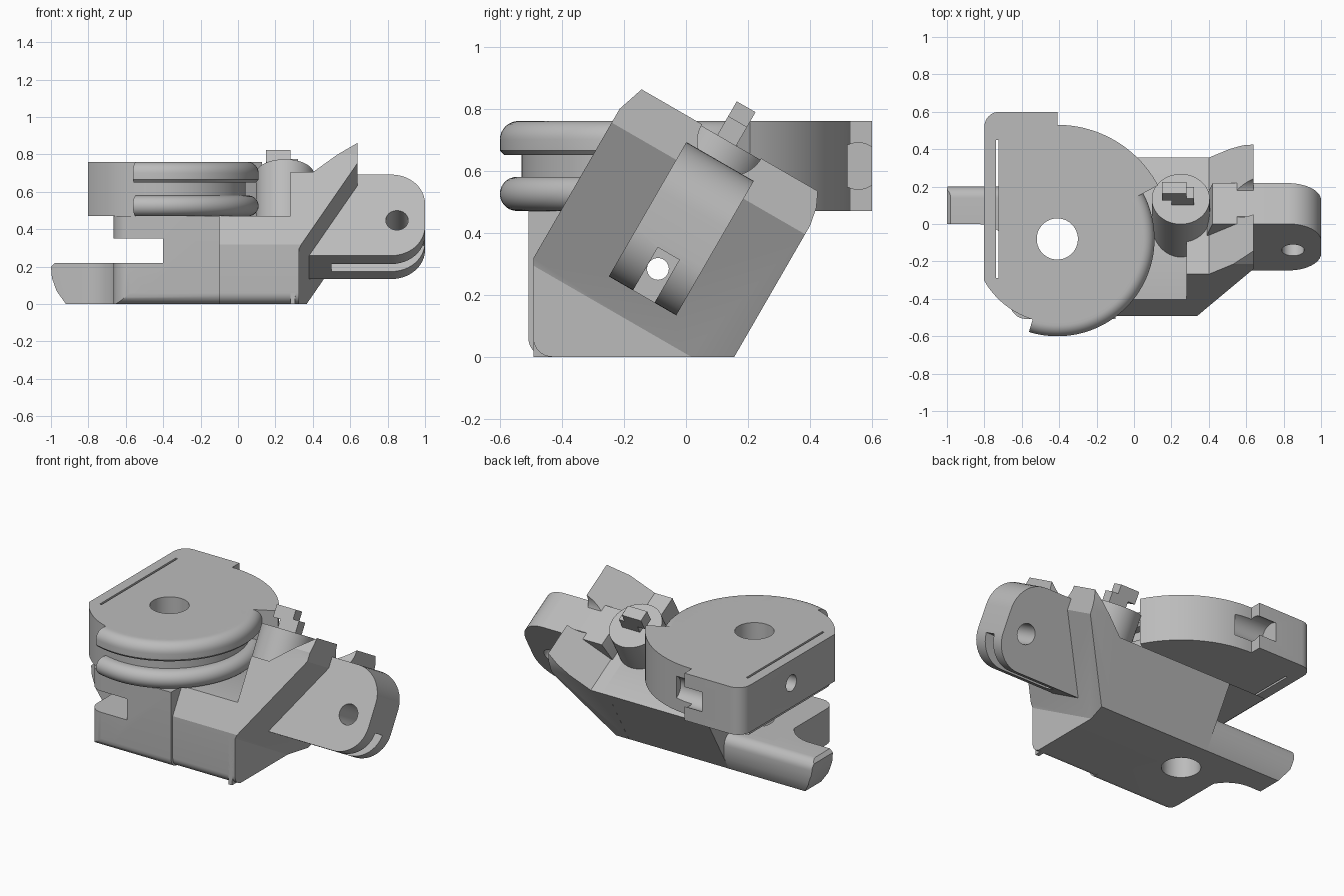
import bpy, bmesh
from math import radians, cos, sin
from mathutils import Matrix

cube = bpy.data.objects.get("Cube")
if cube:
    bpy.data.objects.remove(cube, do_unlink=True)

grey = bpy.data.materials.new("plain grey")
grey.use_nodes = True
grey.diffuse_color = (0.5, 0.5, 0.5, 1)
grey.node_tree.nodes["Principled BSDF"].inputs["Base Color"].default_value = (0.5, 0.5, 0.5, 1)

TILT = Matrix.Rotation(radians(-30), 4, 'X')
CX, CY = -0.41, -0.08    # disc axis
FRONT = -0.508           # front wall of the left base
SHOULDER = -0.492        # front wall of the right base


def finish(bm, name, tilt=False):
    bmesh.ops.recalc_face_normals(bm, faces=bm.faces)
    if tilt:
        bm.transform(TILT)
    me = bpy.data.meshes.new(name)
    bm.to_mesh(me)
    bm.free()
    me.materials.append(grey)
    ob = bpy.data.objects.new(name, me)
    bpy.context.collection.objects.link(ob)
    return ob


def prism(name, pts, axis, lo, hi, tilt=False):
    """Extrude a 2D outline along an axis."""
    order = {'x': lambda a, b, t: (t, a, b),
             'y': lambda a, b, t: (a, t, b),
             'z': lambda a, b, t: (a, b, t)}[axis]
    bm = bmesh.new()
    low, high = ([bm.verts.new(order(p[0], p[1], t)) for p in pts] for t in (lo, hi))
    bm.faces.new(low)
    bm.faces.new(high)
    n = len(pts)
    for i in range(n):
        j = (i + 1) % n
        bm.faces.new((low[i], low[j], high[j], high[i]))
    return finish(bm, name, tilt)


def box(name, x, y, z, tilt=False):
    return prism(name, [(x[0], y[0]), (x[1], y[0]), (x[1], y[1]), (x[0], y[1])],
                 'z', z[0], z[1], tilt)


def arc(cx, cy, r, a0, a1, n=16):
    return [(cx + r * cos(radians(a0 + (a1 - a0) * i / n)),
             cy + r * sin(radians(a0 + (a1 - a0) * i / n))) for i in range(n + 1)]


def cylinder(name, a, b, r, axis, lo, hi, tilt=False):
    return prism(name, arc(a, b, r, 0, 360, 64)[:-1], axis, lo, hi, tilt)


def sector(name, profile, a0, a1, n=48):
    """Sweep an (r, z) profile around the disc axis."""
    bm = bmesh.new()
    rings = []
    for i in range(n + 1):
        a = radians(a0 + (a1 - a0) * i / n)
        rings.append([bm.verts.new((CX + r * cos(a), CY + r * sin(a), z)) for r, z in profile])
    m = len(profile)
    for p, q in zip(rings, rings[1:]):
        for k in range(m):
            bm.faces.new((p[k], p[(k + 1) % m], q[(k + 1) % m], q[k]))
    bm.faces.new(rings[0])
    bm.faces.new(rings[-1])
    return finish(bm, name)


def combine(ob, op, *tools):
    """Apply booleans and discard the tools."""
    for t in tools:
        m = ob.modifiers.new("cut", 'BOOLEAN')
        m.operation, m.object, m.solver = op, t, 'EXACT'
    dg = bpy.context.evaluated_depsgraph_get()
    me = bpy.data.meshes.new_from_object(ob.evaluated_get(dg))
    ob.modifiers.clear()
    ob.data = me
    for t in tools:
        bpy.data.objects.remove(t, do_unlink=True)
    return ob


def bore():
    return cylinder("bore", CX, CY, 0.11, 'z', -0.1, 1)


def screw_hole():
    return cylinder("screw_hole", -0.22, 0.2, 0.035, 'x', -1.2, 1.2, True)


def foot(front):
    return arc(front + 0.06, 0.06, 0.06, 180, 270, 8)


parts = []

# Base: left column with a through slot, rounded front-left corner
back = [(0.155, 0), (0.355, 0.345), (0.138, 0.47)]
base = prism("base_left", foot(FRONT) + back + [(FRONT, 0.47)], 'x', -0.665, -0.1)
plan = prism("plan", arc(-0.575, FRONT + 0.09, 0.09, 180, 270, 8) + [(0, FRONT), (0, 0.6), (-0.665, 0.6)],
             'z', -0.1, 1)
combine(base, 'INTERSECT', plan)
parts.append(combine(base, 'DIFFERENCE',
                     box("slot", (-1, -0.4), (-1, 1), (0.22, 0.35)),
                     box("arm_seat", (-1, -0.4), (0.1, 1), (-0.1, 0.3)),
                     bore(), screw_hole()))

# Base: right half with sloping front shoulder
right = prism("base_right", foot(SHOULDER) + back + [(-0.404, 0.47), (SHOULDER, 0.318)], 'x', -0.1, 0.325)
parts.append(combine(right, 'DIFFERENCE', screw_hole()))

# Lever arm with a curved root
arm = prism("lever_arm", [(-1, 0.2), (-0.995, 0.14), (-0.97, 0.07), (-0.92, 0),
                          (-0.4, 0), (-0.4, 0.22), (-0.98, 0.22)], 'y', -0.4, 0.4)
arm_plan = prism("arm_plan", arc(-0.84, -0.2, 0.2, 0, 90, 12)
                 + [(-1.1, 0), (-1.1, 0.3), (-0.3, 0.3), (-0.3, -0.2)], 'z', -0.1, 1)
arm_side = prism("arm_side", [(-0.5, -0.01), (0.15, -0.01), (0.2, 0.08)]
                 + arc(0.14, 0.16, 0.06, 0, 90, 8) + [(-0.5, 0.22)], 'x', -1.2, 0)
combine(arm, 'INTERSECT', arm_plan, arm_side)
parts.append(combine(arm, 'DIFFERENCE', bore()))

# Tilted block that carries the hinge lug
block = prism("tilted_block", [(0.28, -0.3), (0.3, -0.3), (0.32, 0), (0.64, 0.534),
                               (0.64, 0.675), (0.4, 0.476), (0.28, 0.476)],
              'y', -0.585, 0.135, True)
section = prism("section", [(-0.7, -0.4), (-0.585, 0.585), (-0.55, 0.69), (0.094, 0.69),
                            (0.124, 0.626), (0.14, 0.54), (0.14, -0.4)], 'x', 0, 1, True)
combine(block, 'INTERSECT', section)
parts.append(combine(block, 'DIFFERENCE',
                     cylinder("groove", -0.22, 0.675, 0.11, 'x', 0.2, 0.8, True),
                     box("front_limit", (-1, 1), (-1, SHOULDER), (-1, 1)),
                     box("floor_limit", (-1, 1), (-1, 1), (-1, 0)), screw_hole()))

# Round boss and the small hooked peg on it
parts.append(combine(cylinder("boss", 0.25, -0.233, 0.155, 'z', 0.22, 0.67, True),
                     'DIFFERENCE', screw_hole()))
parts.append(box("peg_top", (0.15, 0.28), (-0.27, -0.2), (0.72, 0.795), True))
parts.append(box("peg_stem", (0.2, 0.32), (-0.27, -0.2), (0.6, 0.74), True))

# Hinge lug with rounded end, pin hole and a nut slot
lug = prism("hinge_lug", [(0.36, 0.1)] + arc(0.82, 0.28, 0.18, -90, 0, 12)
            + arc(0.82, 0.42, 0.18, 0, 90, 12) + [(0.42, 0.6), (0.36, 0.35)],
            'y', -0.345, -0.094, True)
parts.append(combine(lug, 'DIFFERENCE',
                     cylinder("pin_hole", 0.85, 0.318, 0.06, 'y', -1, 1, True),
                     box("nut_slot", (0.5, 1.1), (-0.255, -0.175), (0, 0.26), True), screw_hole()))

# Disc housing: wide rear rim, narrow front rim, square left end
outline = (arc(CX, CY, 0.61, 90, 28, 24) + arc(CX, CY, 0.45, 28, -150.5, 60)
           + arc(-0.72, 0.52, 0.08, 180, 90, 8) + [(CX, 0.6)])
disc = prism("disc_housing", outline, 'z', 0.47, 0.76)
parts.append(combine(disc, 'DIFFERENCE', bore(),
                     box("slit", (-0.738, -0.725), (-0.29, 0.45), (0, 1)),
                     cylinder("side_hole", 0.12, 0.62, 0.05, 'x', -0.9, -0.6),
                     cylinder("rear_notch", 0.555, 0.615, 0.075, 'x', -0.53, -0.3)))

# Two rounded lips that leave a groove between them
upper = [(0.4, 0.65), (0.505, 0.65), (0.52, 0.665)] + arc(0.46, 0.70, 0.06, 0, 90, 8) + [(0.4, 0.76)]
lower = [(0.4, 0.47)] + arc(0.465, 0.525, 0.055, -90, 90, 14) + [(0.4, 0.58)]
parts.append(sector("upper_lip", upper, -107, 29))
parts.append(sector("lower_lip", lower, -107, 29))

# Smooth round surfaces, keep edges sharp
bpy.ops.object.select_all(action='DESELECT')
for ob in parts:
    ob.select_set(True)
bpy.context.view_layer.objects.active = parts[0]
bpy.ops.object.shade_smooth_by_angle(angle=radians(30))
